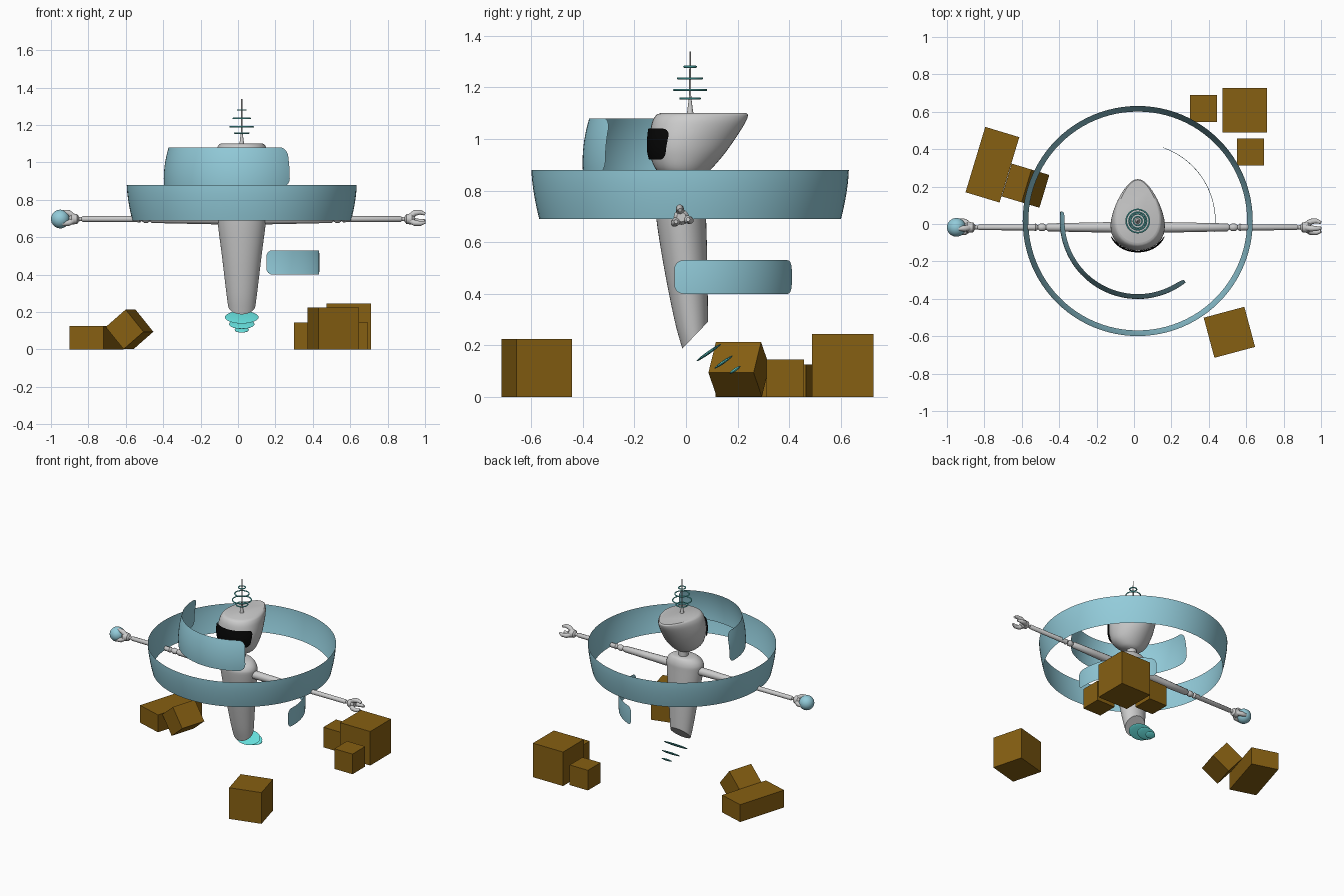
import bpy, bmesh, math
from mathutils import Vector, Matrix

cube = bpy.data.objects.get("Cube")
if cube:
    bpy.data.objects.remove(cube, do_unlink=True)

CX, CY = 0.02, 0.016          # robot axis
ARM_Y, ARM_Z = -0.018, 0.697  # shoulder line


def material(name, r, g, b):
    m = bpy.data.materials.new(name)
    m.use_nodes = True
    m.diffuse_color = (r, g, b, 1)
    node = next(n for n in m.node_tree.nodes if n.type == 'BSDF_PRINCIPLED')
    node.inputs["Base Color"].default_value = (r, g, b, 1)
    return m


GREY = material("light grey shell", 0.60, 0.60, 0.60)
BLUE = material("pale blue panel", 0.29, 0.60, 0.70)
CYAN = material("bright cyan", 0.13, 0.72, 0.70)
BLACK = material("black visor", 0.002, 0.002, 0.002)
BROWN = material("brown crate", 0.24, 0.115, 0.006)


def finish(name, bm, mat, smooth=True):
    mesh = bpy.data.meshes.new(name)
    bm.to_mesh(mesh)
    bm.free()
    mesh.materials.append(mat)
    ob = bpy.data.objects.new(name, mesh)
    bpy.context.collection.objects.link(ob)
    if smooth:
        bpy.ops.object.select_all(action='DESELECT')
        ob.select_set(True)
        bpy.context.view_layer.objects.active = ob
        bpy.ops.object.shade_smooth_by_angle(angle=math.radians(40))
    return ob


def grid(bm, rows, closed=False):
    """Skin rows of points with quads."""
    verts = [[bm.verts.new(p) for p in row] for row in rows]
    for a, b in zip(verts, verts[1:]):
        n = len(a)
        for i in range(n if closed else n - 1):
            j = (i + 1) % n
            bm.faces.new((a[i], a[j], b[j], b[i]))
    return verts


def resample(keys, steps=5):
    """Catmull-Rom through the section keys."""
    out = []
    for i in range(len(keys) - 1):
        p = [Vector(keys[min(max(i + d, 0), len(keys) - 1)]) for d in (-1, 0, 1, 2)]
        for s in range(steps):
            t = s / steps
            out.append(p[1] + 0.5 * t * (p[2] - p[0] + t * (2 * p[0] - 5 * p[1] + 4 * p[2] - p[3]
                       + t * (3 * (p[1] - p[2]) + p[3] - p[0]))))
    out.append(Vector(keys[-1]))
    return out


def section_point(sec, t, grow=0.0):
    """Point on an egg-shaped section: z, half width, front y, back y, egg factor."""
    z, hx, yf, yb, k = sec
    return Vector((CX + (hx + grow) * math.sin(t) * (1 + k * math.cos(t)),
                   (yf + yb) / 2 - ((yb - yf) / 2 + grow) * math.cos(t), z))


def loft(sections, n=40):
    bm = bmesh.new()
    rows = grid(bm, [[section_point(s, 2 * math.pi * i / n) for i in range(n)] for s in sections], True)
    bm.faces.new(rows[0])
    bm.faces.new(rows[-1])
    bmesh.ops.recalc_face_normals(bm, faces=bm.faces)
    return bm


def panel(name, point, a0, a1, z0, z1, corner, radius, mat, n=48):
    """Curved sheet with rounded corners; point(angle, z) gives the surface."""
    rows = []
    mid, half = (z0 + z1) / 2, (z1 - z0) / 2
    for i in range(n + 1):
        f = (1 - math.cos(math.pi * i / n)) / 2
        a = a0 + (a1 - a0) * f
        d = min(f, 1 - f) * abs(a1 - a0) * radius
        h = half
        if d < corner:
            h -= corner - math.sqrt(max(corner ** 2 - (corner - d) ** 2, 1e-6))
        rows.append([point(a, mid + h * (j / 5 - 1)) for j in range(11)])
    bm = bmesh.new()
    grid(bm, rows)
    return finish(name, bm, mat)


def tube(name, points, radii, mat):
    """Round bar through points with a radius at each, made from a curve."""
    cu = bpy.data.curves.new(name, 'CURVE')
    cu.dimensions = '3D'
    cu.bevel_depth = 1
    cu.bevel_resolution = 4
    cu.use_fill_caps = True
    sp = cu.splines.new('POLY')
    sp.points.add(len(points) - 1)
    for p, co, r in zip(sp.points, points, radii):
        p.co = (*co, 1)
        p.radius = r
    tmp = bpy.data.objects.new(name + "_path", cu)
    bpy.context.collection.objects.link(tmp)
    dg = bpy.context.evaluated_depsgraph_get()
    mesh = bpy.data.meshes.new_from_object(tmp.evaluated_get(dg))
    bm = bmesh.new()
    bm.from_mesh(mesh)
    bpy.data.objects.remove(tmp, do_unlink=True)
    bpy.data.meshes.remove(mesh)
    return finish(name, bm, mat)


def ball(name, centre, scale, mat, tilt=0.0):
    bm = bmesh.new()
    m = Matrix.Translation(centre) @ Matrix.Rotation(tilt, 4, 'X') @ Matrix.Diagonal((*scale, 1))
    bmesh.ops.create_uvsphere(bm, u_segments=32, v_segments=16, radius=1, matrix=m)
    return finish(name, bm, mat)


def torus(name, z, major, minor, mat, n=40, m=8):
    rows = []
    for i in range(n + 1):
        a = 2 * math.pi * i / n
        rows.append([(CX + math.cos(a) * (major + minor * math.cos(b)),
                      CY + math.sin(a) * (major + minor * math.cos(b)),
                      z + minor * math.sin(b)) for b in (2 * math.pi * j / m for j in range(m))])
    bm = bmesh.new()
    grid(bm, rows, True)
    bmesh.ops.remove_doubles(bm, verts=bm.verts, dist=1e-5)
    return finish(name, bm, mat)


def crate(name, centre, size, turn=0, tilt=0):
    bm = bmesh.new()
    m = (Matrix.Translation(centre) @ Matrix.Rotation(math.radians(turn), 4, 'Z')
         @ Matrix.Rotation(math.radians(tilt), 4, 'Y') @ Matrix.Diagonal((*size, 1)))
    bmesh.ops.create_cube(bm, size=1, matrix=m)
    return finish(name, bm, BROWN, smooth=False)


# Torso: tapered, with an oblique cut at the lower back
torso = loft(resample([(0.14, 0.055, 0.0, 0.085, 0), (0.20, 0.068, -0.018, 0.085, 0),
                       (0.30, 0.082, -0.045, 0.085, 0), (0.50, 0.106, -0.085, 0.083, 0),
                       (0.69, 0.130, -0.115, 0.078, 0), (0.745, 0.128, -0.113, 0.075, 0),
                       (0.78, 0.095, -0.08, 0.06, 0), (0.79, 0.05, -0.04, 0.04, 0)]))
cut = bmesh.ops.bisect_plane(torso, geom=torso.verts[:] + torso.edges[:] + torso.faces[:],
                             plane_co=(0, -0.012, 0.19), plane_no=(0, 0.72, -0.69), clear_outer=True)
bmesh.ops.holes_fill(torso, edges=[e for e in cut["geom_cut"] if isinstance(e, bmesh.types.BMEdge)])
finish("torso", torso, GREY)
tube("neck", [(CX, 0, 0.77), (CX, 0, 0.86)], [0.032, 0.032], GREY)

# Head: egg sections leaning back, flat on top
head = resample([(0.825, 0.03, -0.02, 0.03, 0), (0.84, 0.075, -0.065, 0.055, 0.05),
                 (0.88, 0.118, -0.115, 0.095, 0.1), (0.94, 0.138, -0.14, 0.147, 0.15),
                 (1.0, 0.142, -0.142, 0.19, 0.22), (1.06, 0.134, -0.133, 0.228, 0.25),
                 (1.09, 0.122, -0.118, 0.24, 0.27), (1.10, 0.110, -0.10, 0.235, 0.27)])
finish("head", loft(head), GREY)


def face_point(t, z):
    i = next(i for i in range(1, len(head)) if head[i][0] >= z)
    a, b = head[i - 1], head[i]
    return section_point(a.lerp(b, (z - a[0]) / (b[0] - a[0])), t, 0.009)


panel("face_visor", face_point, -1.0, 1.0, 0.92, 1.04, 0.03, 0.15, BLACK)

# Antenna with rings
tube("antenna", [(CX, CY, z) for z in (1.09, 1.11, 1.15, 1.17, 1.34)],
     [0.016, 0.011, 0.006, 0.004, 0.003], GREY)
for i, (z, r) in enumerate([(1.157, 0.038), (1.19, 0.062), (1.235, 0.047), (1.28, 0.023)]):
    torus(f"antenna_ring_{i + 1}", z, r, 0.004, CYAN)


# Floating curved panels
def around(radius):
    return lambda a, z: (CX + radius(z) * math.cos(a), CY + radius(z) * math.sin(a), z)


def ring_radius(z):
    return 0.615 - 0.03 * (max(0.88 - z, 0) / 0.19) ** 1.6


bm = bmesh.new()
grid(bm, [[around(ring_radius)(2 * math.pi * i / 96, 0.69 + 0.19 * j / 8) for i in range(96)]
          for j in range(9)], True)
finish("main_ring", bm, BLUE)
rad = math.radians
panel("upper_screen", around(lambda z: 0.417 - 0.9 * (z - 0.91) ** 2), rad(173), rad(308),
      0.87, 1.08, 0.045, 0.41, BLUE)
panel("lower_screen", around(lambda z: 0.416 - 0.6 * (z - 0.465) ** 2), rad(-8.5), rad(71.5),
      0.40, 0.53, 0.035, 0.41, BLUE)

# Arms and three-fingered hands
ARM = [(0.06, 0.03), (0.3, 0.025), (0.48, 0.021), (0.49, 0.012), (0.502, 0.02), (0.522, 0.02),
       (0.534, 0.011), (0.546, 0.02), (0.56, 0.016), (0.85, 0.015), (0.856, 0.01), (0.87, 0.012),
       (0.88, 0.026), (0.91, 0.03), (0.925, 0.018)]
FINGER = [(0.90, 0.012, 0.016), (0.925, 0.033, 0.016), (0.955, 0.037, 0.013), (0.98, 0.027, 0.008)]
for side, s in (("left", 1), ("right", -1)):
    tube(side + "_arm", [(CX + s * d, ARM_Y, ARM_Z) for d, r in ARM], [r for d, r in ARM], GREY)
    for i in range(3):
        a = rad(100 + 120 * i)
        tube(f"{side}_finger_{i + 1}",
             [(CX + s * d, ARM_Y + o * math.cos(a), ARM_Z + o * math.sin(a)) for d, o, r in FINGER],
             [r for d, o, r in FINGER], GREY)
ball("held_ball", (-0.95, ARM_Y, ARM_Z), (0.05, 0.05, 0.05), BLUE)

# Thruster discs behind the torso
for i, (y, z, w, d) in enumerate([(0.088, 0.172, 0.09, 0.058), (0.145, 0.135, 0.068, 0.043),
                                  (0.19, 0.105, 0.038, 0.025)]):
    ball(f"thruster_disc_{i + 1}", (CX, y, z), (w, d, 0.006), CYAN, rad(35))

# Crates on the ground
crate("long_crate", (-0.757, 0.317, 0.0625), (0.19, 0.365, 0.125), -16.8)
crate("leaning_crate", (-0.58, 0.205, 0.107), (0.155, 0.183, 0.145), -16.8, 50)
crate("large_crate", (0.592, 0.608, 0.1225), (0.24, 0.238, 0.245))
crate("small_back_crate", (0.372, 0.617, 0.0725), (0.145, 0.145, 0.145))
crate("small_side_crate", (0.622, 0.385, 0.0725), (0.145, 0.145, 0.145))
crate("front_crate", (0.51, -0.579, 0.1125), (0.225, 0.222, 0.225), 15)
